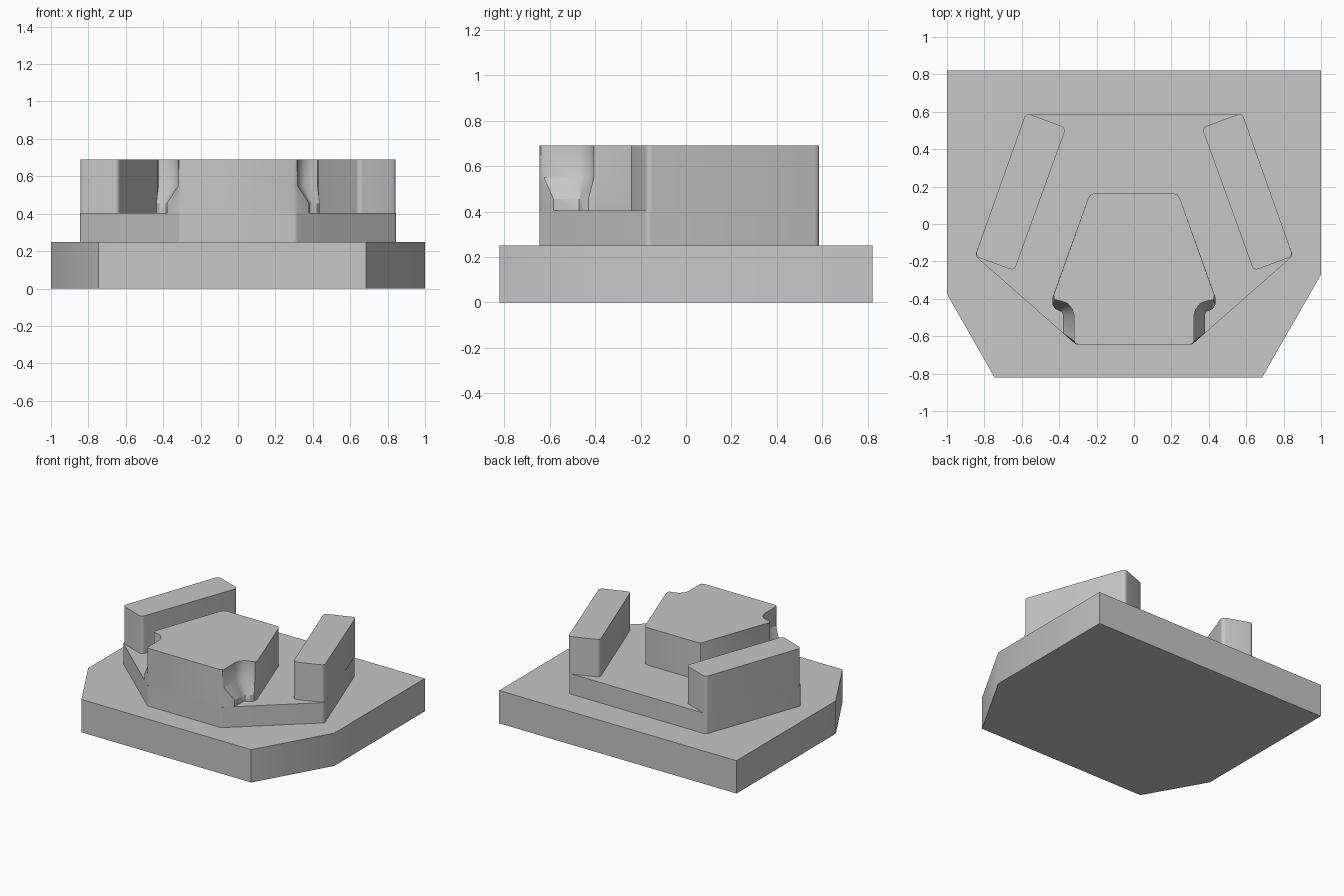
import bpy
import bmesh
import math
from mathutils import Vector

cube = bpy.data.objects.get("Cube")
if cube:
    bpy.data.objects.remove(cube, do_unlink=True)

grey = bpy.data.materials.new("plain_grey")
grey.use_nodes = True
GREY = (0.57, 0.57, 0.57, 1)
grey.diffuse_color = GREY
grey.node_tree.nodes["Principled BSDF"].inputs["Base Color"].default_value = GREY


def mirrored(half):
    """Close a right-hand half outline with its reflection across x = 0."""
    return half + [(-x, y) for x, y in reversed(half)]


def rounded(points, radius, steps=6):
    """Replace every corner of a closed outline by a small curve."""
    out = []
    pts = [Vector(p) for p in points]
    for i, p in enumerate(pts):
        a = (pts[i - 1] - p).normalized()
        b = (pts[(i + 1) % len(pts)] - p).normalized()
        reach = radius / math.tan(a.angle(b) / 2)
        for s in range(steps + 1):
            t = s / steps
            out.append(p + a * reach * (1 - t) ** 2 + b * reach * t ** 2)
    return out


def loft(name, sections):
    """Solid through (height, outline) sections with capped ends."""
    bm = bmesh.new()
    rings = [[bm.verts.new((x, y, z)) for x, y in outline] for z, outline in sections]
    for low, high in zip(rings, rings[1:]):
        n = len(low)
        for i in range(n):
            j = (i + 1) % n
            bm.faces.new((low[i], low[j], high[j], high[i]))
    bm.faces.new(rings[0][::-1])
    bm.faces.new(rings[-1])
    bmesh.ops.recalc_face_normals(bm, faces=bm.faces)
    mesh = bpy.data.meshes.new(name)
    bm.to_mesh(mesh)
    bm.free()
    mesh.materials.append(grey)
    obj = bpy.data.objects.new(name, mesh)
    bpy.context.collection.objects.link(obj)
    bpy.ops.object.select_all(action='DESELECT')
    obj.select_set(True)
    bpy.context.view_layer.objects.active = obj
    bpy.ops.object.shade_smooth_by_angle(angle=math.radians(32))
    return obj


BASE_TOP, STEP_TOP, TOP = 0.25, 0.405, 0.69

# Base plate with two clipped front corners
base = [(-1, 0.82), (1, 0.82), (1, -0.27), (0.685, -0.82), (-0.745, -0.82), (-1, -0.375)]
loft("base_plate", [(0, base), (BASE_TOP, base)])

# Six-sided pedestal
step = rounded(mirrored([(0.577, 0.585), (0.85, -0.17), (0.31, -0.645)]), 0.03)
loft("pedestal", [(BASE_TOP, step), (STEP_TOP, step)])

# Pair of slanted side rails
rail = [(0.578, 0.594), (0.363, 0.515), (0.64, -0.25), (0.85, -0.172)]
for side, sign in (("left", 1), ("right", -1)):
    outline = rounded([(sign * x, y) for x, y in rail], 0.03)
    loft(side + "_rail", [(STEP_TOP, outline), (TOP, outline)])

# Centre block: curved side notches that flare outward toward the foot
back = [(0.21, 0.165), (0.232, 0.158), (0.245, 0.138)]
front = [(0.295, -0.645)]
notch = [(0.43, -0.38), (0.425, -0.405), (0.39, -0.412), (0.355, -0.425),
         (0.33, -0.455), (0.32, -0.49), (0.32, -0.625), (0.315, -0.637)]
foot = [(0.435, -0.39), (0.437, -0.43), (0.42, -0.455), (0.397, -0.465),
        (0.386, -0.47), (0.38, -0.485), (0.38, -0.583), (0.32, -0.636)]
upper = mirrored(back + notch + front)
lower = mirrored(back + foot + front)
loft("centre_block", [(STEP_TOP, lower), (0.455, lower), (0.55, upper), (TOP, upper)])
